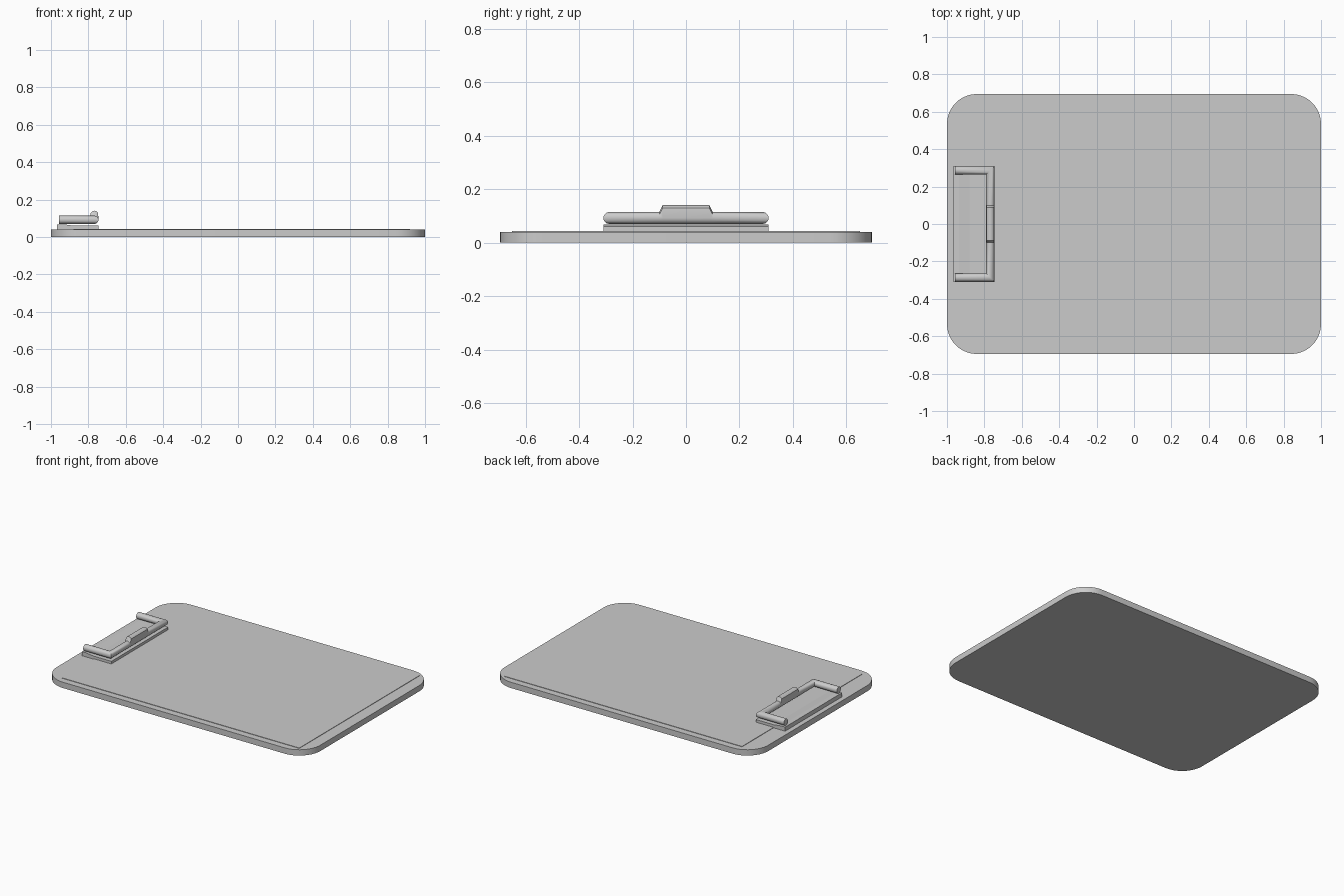
import bpy, bmesh, math

if "Cube" in bpy.data.objects:
    bpy.data.objects.remove(bpy.data.objects["Cube"])

grey = bpy.data.materials.new("grey")
grey.diffuse_color = (0.6, 0.6, 0.6, 1)
grey.use_nodes = True
grey.node_tree.nodes["Principled BSDF"].inputs["Base Color"].default_value = grey.diffuse_color


def make(name, verts, faces, smooth=None):
    mesh = bpy.data.meshes.new(name)
    mesh.from_pydata(verts, [], faces)
    mesh.materials.append(grey)
    bm = bmesh.new()
    bm.from_mesh(mesh)
    bmesh.ops.recalc_face_normals(bm, faces=bm.faces)
    bm.to_mesh(mesh)
    bm.free()
    ob = bpy.data.objects.new(name, mesh)
    bpy.context.collection.objects.link(ob)
    if smooth:
        bpy.ops.object.select_all(action='DESELECT')
        ob.select_set(True)
        bpy.context.view_layer.objects.active = ob
        bpy.ops.object.shade_smooth_by_angle(angle=math.radians(smooth))
    return ob


def loft(name, rings, smooth=None):
    """Bridge equal-sized rings and cap both ends."""
    n = len(rings[0])
    verts = [p for ring in rings for p in ring]
    faces = [tuple(range(n)), tuple(range(len(verts) - n, len(verts)))]
    for k in range(len(rings) - 1):
        for i in range(n):
            j = (i + 1) % n
            faces.append((k * n + i, k * n + j, (k + 1) * n + j, (k + 1) * n + i))
    return make(name, verts, faces, smooth)


# Board with rounded corners
R, STEPS = 0.16, 10
outline = []
for q, (sx, sy) in enumerate([(1, 1), (-1, 1), (-1, -1), (1, -1)]):
    for s in range(STEPS + 1):
        a = (q + s / STEPS) * math.pi / 2
        outline.append((sx * (1 - R) + R * math.cos(a), sy * (0.695 - R) + R * math.sin(a)))
loft("board", [[(x, y, z) for x, y in outline] for z in (0, 0.04)], 30)

# Sheet of paper
sheet = [(-0.88, -0.65), (0.92, -0.65), (0.92, 0.65), (-0.88, 0.65)]
loft("paper", [[(x, y, z) for x, y in sheet] for z in (0.039, 0.043)])

# Clip base plate with a raised rear edge
profile = [(-0.967, 0.04), (-0.745, 0.04), (-0.745, 0.061), (-0.88, 0.061),
           (-0.935, 0.068), (-0.967, 0.068)]
loft("clip_base", [[(x, y, z) for x, z in profile] for y in (-0.308, 0.308)])

# Bent wire clip: centre x, y, inward direction, lift of the thumb tab
half = [(-0.958, -0.287, 0, 1, 0), (-0.768, -0.287, -1, 1, 0),
        (-0.768, -0.10, -1, 0, 0), (-0.768, -0.087, -1, 0, 0.026)]
path = half + [(x, -y, nx, -ny, lift) for x, y, nx, ny, lift in reversed(half)]
SIDES, RAD, ZC = 12, 0.0225, 0.092
rings = []
for x, y, nx, ny, lift in path:
    ring = []
    for i in range(SIDES):
        a = 2 * math.pi * i / SIDES
        c, s = RAD * math.cos(a), RAD * math.sin(a)
        ring.append((x + nx * c, y + ny * c, ZC + s + (lift if s > 0.001 else 0)))
    rings.append(ring)
loft("clip_wire", rings, 40)
